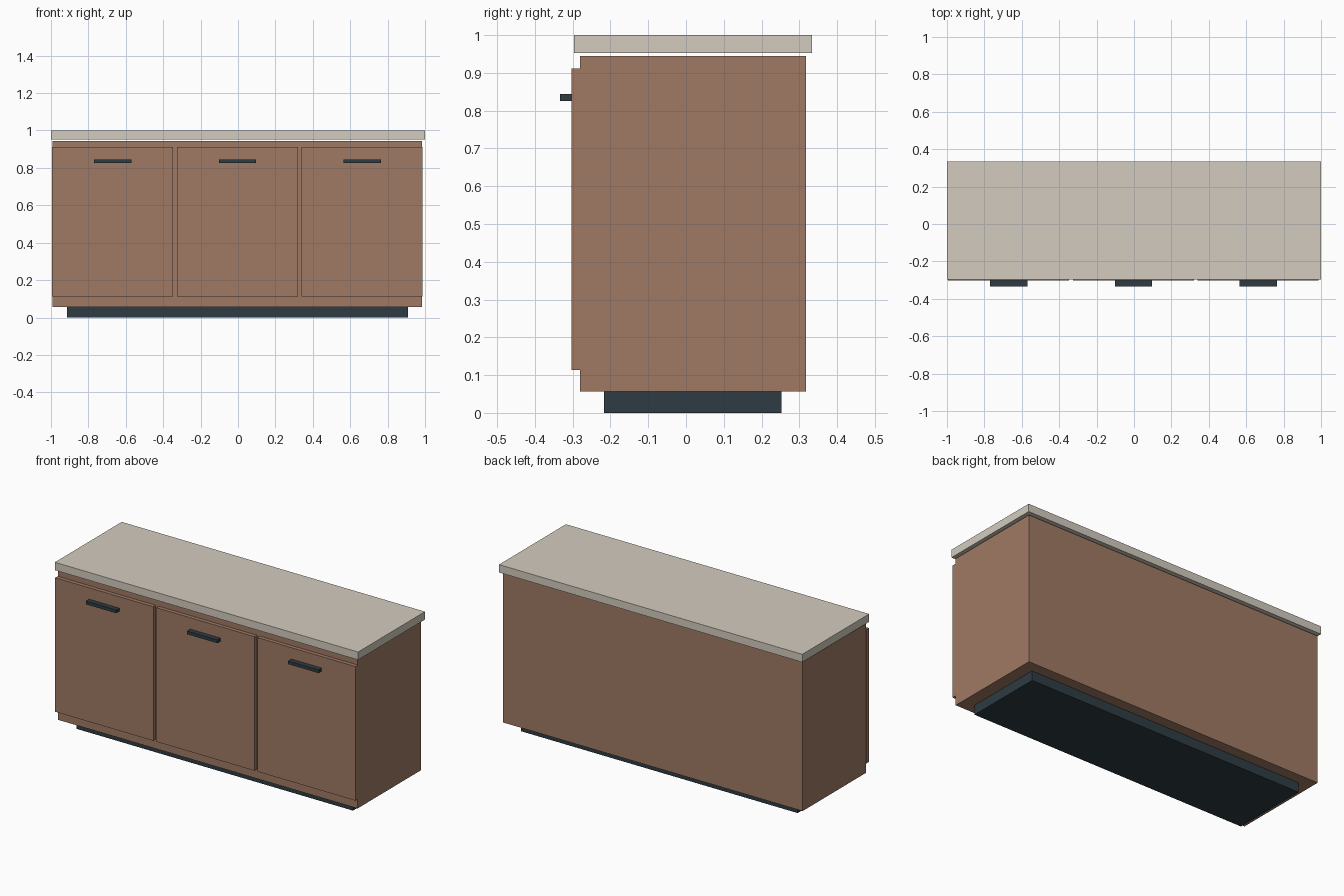
import bpy
import bmesh
from mathutils import Vector

if "Cube" in bpy.data.objects:
    bpy.data.objects.remove(bpy.data.objects["Cube"])


def material(name, rgb):
    m = bpy.data.materials.new(name)
    m.diffuse_color = (*rgb, 1)
    m.use_nodes = True
    m.node_tree.nodes["Principled BSDF"].inputs["Base Color"].default_value = m.diffuse_color
    return m


WOOD = material("wood", (0.35, 0.195, 0.127))
STONE = material("stone", (0.65, 0.60, 0.52))
DARK = material("dark_metal", (0.027, 0.045, 0.056))


def box(name, x, y, z, mat):
    """Box from (min, max) ranges on each axis."""
    bm = bmesh.new()
    bmesh.ops.create_cube(bm, size=1)
    for v in bm.verts:
        v.co = Vector([(a + b) / 2 + c * (b - a) for (a, b), c in zip((x, y, z), v.co)])
    mesh = bpy.data.meshes.new(name)
    bm.to_mesh(mesh)
    bm.free()
    mesh.materials.append(mat)
    obj = bpy.data.objects.new(name, mesh)
    bpy.context.collection.objects.link(obj)
    return obj


def span(centre, width):
    return (centre - width / 2, centre + width / 2)


CX = -0.003  # the cabinet sits very slightly left of the worktop centre

# Recessed plinth, carcass and floating worktop
box("plinth", span(CX + 0.001, 1.823), (-0.217, 0.253), (0, 0.057), DARK)
box("cabinet_body", span(CX, 1.976), (-0.28, 0.317), (0.057, 0.945), WOOD)
box("worktop", (-1, 1), (-0.297, 0.333), (0.953, 1), STONE)

# Three doors, each with a bar handle
for side, i in (("left", -1), ("middle", 0), ("right", 1)):
    x = CX + i * 0.667
    box(f"{side}_door", span(x, 0.647), (-0.303, -0.28), (0.113, 0.912), WOOD)
    box(f"{side}_handle", span(x, 0.199), (-0.333, -0.303), (0.825, 0.844), DARK)
